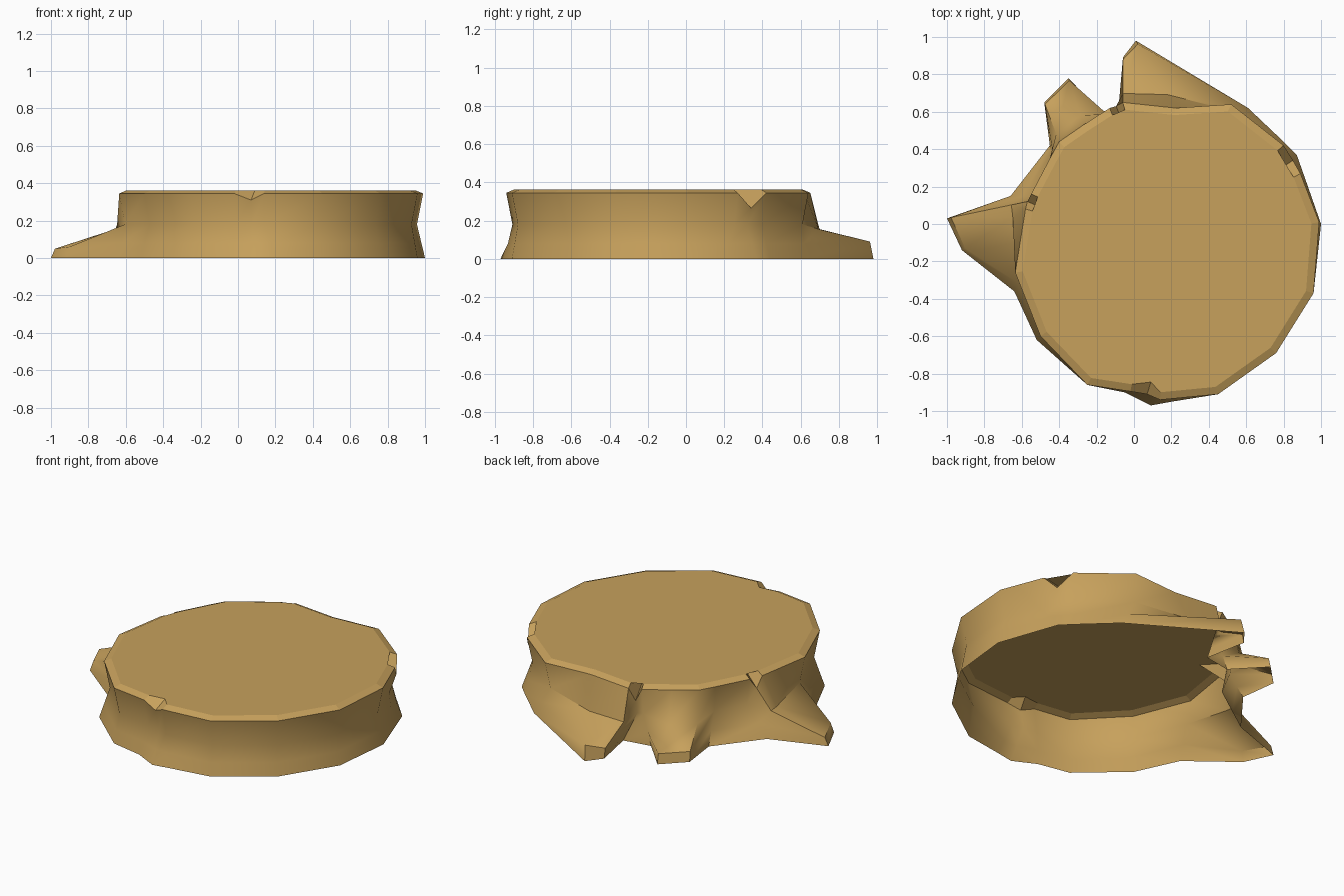
import bpy, bmesh, math
from mathutils import Vector

if "Cube" in bpy.data.objects:
    bpy.data.objects.remove(bpy.data.objects["Cube"])

CENTRE = Vector((0.16, -0.13))
RIM_Z, TOP_Z = 0.345, 0.362

# One column per line round the stump, counterclockwise:
# rim x, y | ground x, y | root tip height (0 = plain bark) | notch (depth z, tip x, y)
COLUMNS = [
    (0.99, 0.01, 1.00, 0.00, 0, None),
    (0.89, 0.27, 0.93, 0.20, 0, None),
    (0.85, 0.34, 0.87, 0.37, 0, (0.265, 0.64, 0.20)),
    (0.80, 0.42, 0.80, 0.44, 0, None),
    (0.52, 0.64, 0.61, 0.62, 0, None),
    (0.22, 0.62, 0.01, 0.98, 0.09, None),
    (-0.06, 0.65, -0.06, 0.89, 0.06, None),
    (-0.095, 0.63, -0.01, 0.63, 0, (0.27, 0.00, 0.37)),
    (-0.13, 0.62, -0.18, 0.60, 0, None),
    (-0.27, 0.53, -0.35, 0.78, 0.06, None),
    (-0.40, 0.44, -0.48, 0.65, 0.06, None),
    (-0.45, 0.35, -0.45, 0.42, 0, None),
    (-0.55, 0.16, -0.66, 0.15, 0, None),
    (-0.57, 0.12, -1.00, 0.03, 0.05, (0.28, -0.43, 0.06)),
    (-0.58, 0.08, -0.92, -0.14, 0.06, None),
    (-0.635, -0.26, -0.64, -0.36, 0, None),
    (-0.50, -0.60, -0.52, -0.62, 0, None),
    (-0.25, -0.86, -0.25, -0.86, 0, None),
    (-0.02, -0.895, -0.05, -0.90, 0, None),
    (0.07, -0.91, 0.09, -0.97, 0, (0.31, 0.09, -0.845)),
    (0.14, -0.94, 0.20, -0.95, 0, None),
    (0.45, -0.91, 0.45, -0.91, 0, None),
    (0.76, -0.69, 0.76, -0.69, 0, None),
    (0.96, -0.37, 0.96, -0.37, 0, None),
]

bark = bpy.data.materials.new("light brown wood")
bark.diffuse_color = (0.57, 0.355, 0.107, 1)
bark.use_nodes = True
bark.node_tree.nodes["Principled BSDF"].inputs["Base Color"].default_value = bark.diffuse_color

bm = bmesh.new()


def vert(p, z):
    return bm.verts.new((p.x, p.y, z))


# Each column runs from the ground up over the rim to the cut top
cols = []
for rx, ry, gx, gy, root, notch in COLUMNS:
    rim, ground = Vector((rx, ry)), Vector((gx, gy))
    if root:
        waist, waist_z = rim.lerp(ground, 0.2), 0.155
        low, low_z = rim.lerp(ground, 0.95), root
    else:
        waist, waist_z = CENTRE + (rim - CENTRE) * 0.96, 0.18
        low, low_z = waist.lerp(ground, 0.55), 0.08
    inner = Vector(notch[1:]) if notch else CENTRE + (rim - CENTRE) * 0.95
    cols.append([vert(ground, 0), vert(low, low_z), vert(waist, waist_z),
                 vert(rim, notch[0] if notch else RIM_Z), vert(inner, TOP_Z)])

# Bark, roots and bevelled rim (open underneath)
n = len(cols)
for i in range(n):
    a, b = cols[i], cols[(i + 1) % n]
    for k in range(4):
        f = bm.faces.new((a[k], b[k], b[k + 1], a[k + 1]))
        f.smooth = k < 3

# Flat cut top
cap = bm.faces.new([c[4] for c in cols])
bmesh.ops.triangulate(bm, faces=[cap])
bm.normal_update()

# Keep hard edges crisp
for e in bm.edges:
    if len(e.link_faces) == 2 and e.calc_face_angle(0) > math.radians(48):
        e.smooth = False

mesh = bpy.data.meshes.new("tree_stump")
bm.to_mesh(mesh)
bm.free()
mesh.materials.append(bark)
stump = bpy.data.objects.new("tree_stump", mesh)
bpy.context.collection.objects.link(stump)
